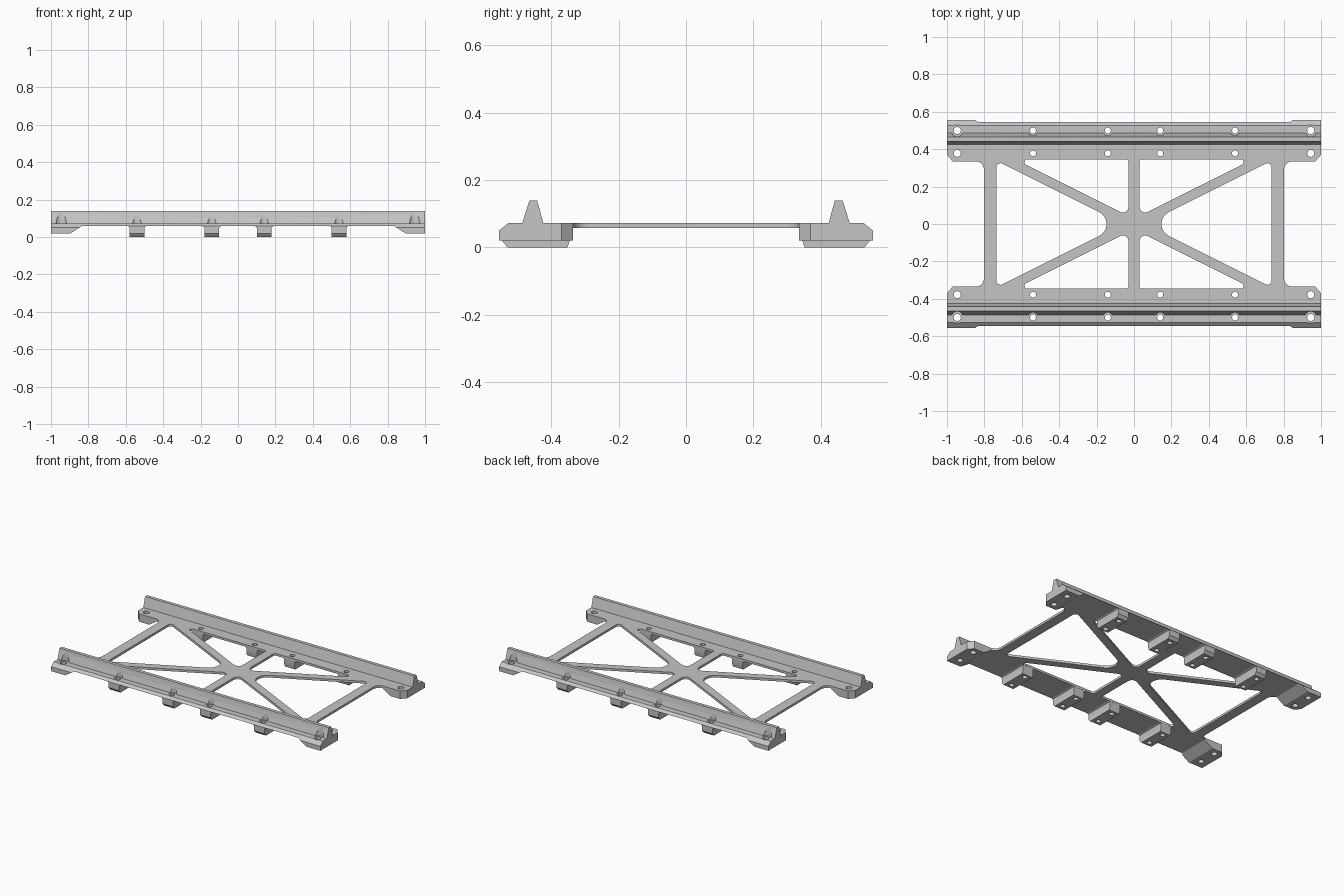
import bpy
import bmesh
import math
from mathutils import Vector

if "Cube" in bpy.data.objects:
    bpy.data.objects.remove(bpy.data.objects["Cube"])

grey = bpy.data.materials.new("plain_grey")
grey.use_nodes = True
colour = (0.56, 0.56, 0.56, 1)
grey.diffuse_color = colour
grey.node_tree.nodes["Principled BSDF"].inputs["Base Color"].default_value = colour

FLOOR, DECK = 0.058, 0.073   # underside and top of the plate
SIGNS = (1, -1)


def loft(bm, rings):
    """Closed solid through a list of equal-length rings of points."""
    loops = [[bm.verts.new(p) for p in ring] for ring in rings]
    n = len(loops[0])
    for a, b in zip(loops, loops[1:]):
        for i in range(n):
            j = (i + 1) % n
            bm.faces.new((a[i], a[j], b[j], b[i]))
    bm.faces.new(loops[0][::-1])
    bm.faces.new(loops[-1])


def prism(bm, outline, z0, z1):
    loft(bm, [[(x, y, z) for x, y in outline] for z in (z0, z1)])


def rounded(corners, steps=8):
    """Outline from (x, y, radius) corners, each filleted by its radius."""
    out = []
    n = len(corners)
    for i, (x, y, r) in enumerate(corners):
        if r == 0:
            out.append((x, y))
            continue
        p = Vector((x, y))
        u = (Vector(corners[i - 1][:2]) - p).normalized()
        v = (Vector(corners[(i + 1) % n][:2]) - p).normalized()
        half = u.angle(v) / 2
        centre = p + (u + v).normalized() * (r / math.sin(half))
        reach = r / math.tan(half)
        first = p + u * reach - centre
        last = p + v * reach - centre
        start = math.atan2(first.y, first.x)
        sweep = math.remainder(math.atan2(last.y, last.x) - start, math.tau)
        for k in range(steps + 1):
            a = start + sweep * k / steps
            out.append((centre.x + r * math.cos(a), centre.y + r * math.sin(a)))
    return out


def finish(name, bm):
    bmesh.ops.recalc_face_normals(bm, faces=bm.faces)
    mesh = bpy.data.meshes.new(name)
    bm.to_mesh(mesh)
    bm.free()
    obj = bpy.data.objects.new(name, mesh)
    bpy.context.collection.objects.link(obj)
    mesh.materials.append(grey)
    return obj


parts = []

# Flat plate outline with chamfered ends and filleted waist
quarter = [(1, 0.4, 0), (1, 0.37, 0), (0.97, 0.335, 0), (0.802, 0.335, 0.045)]
right = quarter + [(x, -y, r) for x, y, r in reversed(quarter)]
outline = right + [(-x, y, r) for x, y, r in reversed(right)]
outline = [(x, -y, r) if x < 0 else (x, y, r) for x, y, r in right] + [
    (-x, y, r) for x, y, r in reversed(right)]
bm = bmesh.new()
prism(bm, rounded(outline), FLOOR, DECK)
parts.append(finish("cross_braced_plate", bm))

# Ridged rails along both long sides
profile = [(0.4, FLOOR), (0.4, DECK), (0.424, DECK), (0.442, 0.14),
           (0.465, 0.14), (0.486, DECK), (0.527, DECK), (0.545, FLOOR)]
for sy, side in zip(SIGNS, ("back", "front")):
    bm = bmesh.new()
    loft(bm, [[(x, sy * y, z) for y, z in profile] for x in SIGNS])
    parts.append(finish(side + "_rail", bm))

    # Wedge-shaped feet at the rail ends
    for sx, hand in zip(SIGNS, ("left", "right")):
        bm = bmesh.new()
        rings = []
        for z, outer in ((0.02, 0.555), (0.05, 0.555), (FLOOR, 0.545)):
            inner = 0.895 - (z - 0.02) * 1.58
            plan = [(inner, 0.335), (0.97, 0.335), (1, 0.37), (1, outer), (inner, outer)]
            rings.append([(sx * x, sy * y, z) for x, y in plan])
        loft(bm, rings)
        parts.append(finish(f"{side}_{hand}_end_foot", bm))

    # Block feet, flared where they meet the plate
    for i, cx in enumerate((-0.54, -0.14, 0.14, 0.54)):
        bm = bmesh.new()
        rings = []
        for z, w, y0, y1 in ((0, 0.039, 0.352, 0.53), (0.018, 0.039, 0.346, 0.545),
                             (0.046, 0.039, 0.346, 0.545), (0.054, 0.042, 0.346, 0.545),
                             (FLOOR, 0.05, 0.346, 0.545)):
            plan = [(-w, y0), (w, y0), (w, y1), (-w, y1)]
            rings.append([(cx + x, sy * y, z) for x, y in plan])
        loft(bm, rings)
        parts.append(finish(f"{side}_block_foot_{i + 1}", bm))

# Cutter: truss windows and screw holes
bm = bmesh.new()
end_window = rounded([(0.735, 0.3375, 0.02), (0.06, 0, 0.07), (0.735, -0.3375, 0.02)])
side_window = rounded([(0.03, 0.345, 0.012), (0.635, 0.345, 0.015), (0.03, 0.0425, 0.03)])
for sx in SIGNS:
    prism(bm, [(sx * x, y) for x, y in end_window], 0.03, 0.1)
    for sy in SIGNS:
        prism(bm, [(sx * x, sy * y) for x, y in side_window], 0.03, 0.1)


def stepped_hole(x, y, levels, sides=24):
    turn = [math.tau * k / sides for k in range(sides)]
    loft(bm, [[(x + r * math.cos(a), y + r * math.sin(a), z) for a in turn]
              for z, r in levels])


for sx in SIGNS:
    for sy in SIGNS:
        for x, bore, head in ((0.14, 0.016, 0.027), (0.54, 0.016, 0.027), (0.945, 0.019, 0.032)):
            stepped_hole(sx * x, sy * 0.5,
                         ((-0.1, bore), (0.071, bore), (0.071, head), (0.2, head)))
            stepped_hole(sx * x, sy * 0.378, ((-0.1, bore), (0.2, bore)))
cutter = finish("opening_cutter", bm)
cutter.hide_render = True

# Cut every part, then keep the resulting mesh
for obj in parts:
    mod = obj.modifiers.new("openings", "BOOLEAN")
    mod.operation = "DIFFERENCE"
    mod.solver = "EXACT"
    mod.object = cutter
graph = bpy.context.evaluated_depsgraph_get()
cut = [bpy.data.meshes.new_from_object(o.evaluated_get(graph)) for o in parts]
for obj, mesh in zip(parts, cut):
    obj.modifiers.clear()
    obj.data = mesh
bpy.data.objects.remove(cutter)

# Smooth the bores and fillets, keep the other edges crisp
bpy.ops.object.select_all(action="DESELECT")
for obj in parts:
    obj.select_set(True)
bpy.context.view_layer.objects.active = parts[0]
bpy.ops.object.shade_smooth_by_angle(angle=math.radians(25))
